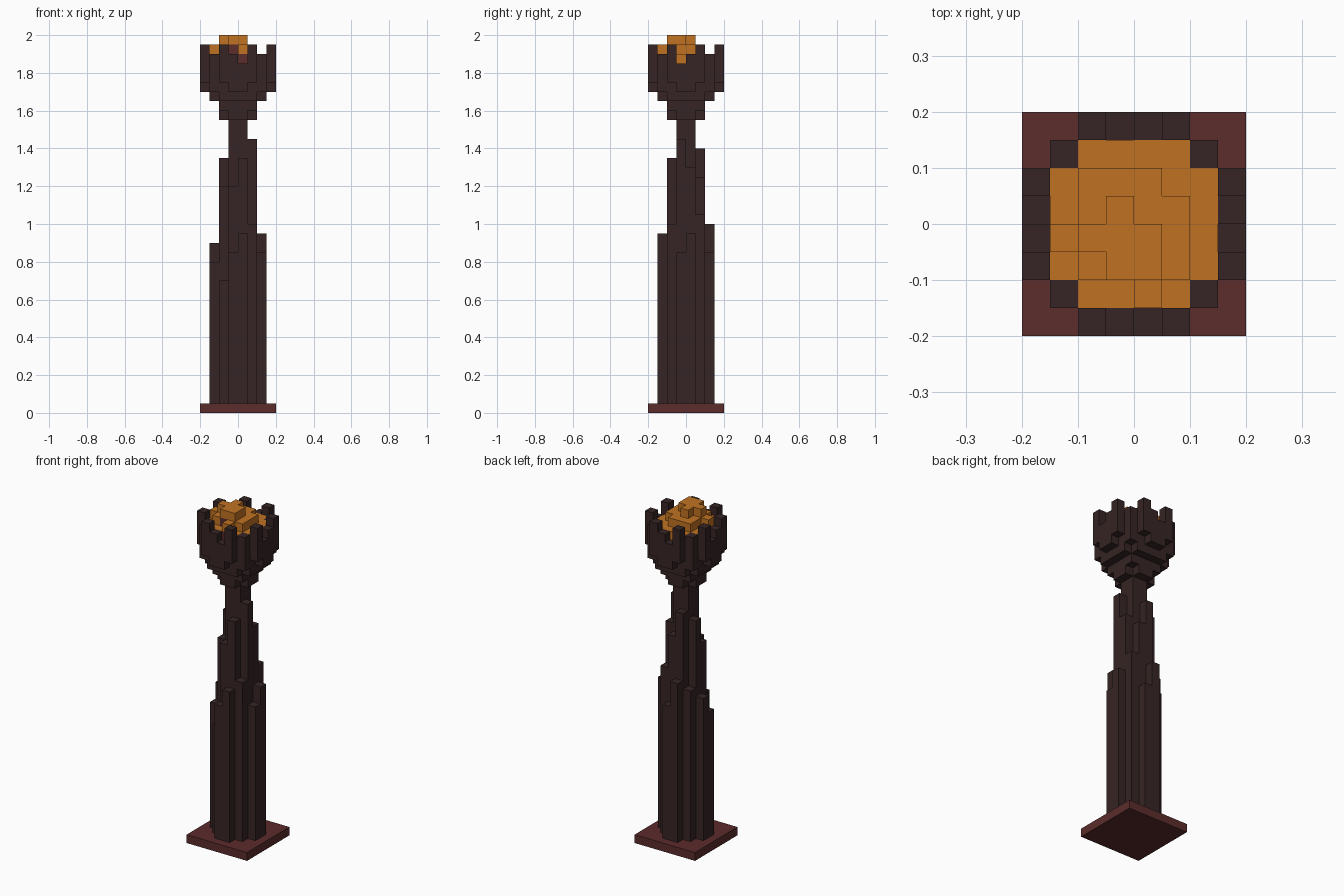
import bpy
import bmesh
from mathutils import Matrix, Vector

UNIT = 0.05  # edge length of one block

default = bpy.data.objects.get("Cube")
if default:
    bpy.data.objects.remove(default, do_unlink=True)


def make_material(name, colour):
    mat = bpy.data.materials.new(name)
    mat.use_nodes = True
    rgba = (*colour, 1)
    mat.diffuse_color = rgba
    mat.node_tree.nodes["Principled BSDF"].inputs["Base Color"].default_value = rgba
    return mat


def make_part(name, boxes, mat):
    """Build one object from boxes given as low and high corners in blocks."""
    bm = bmesh.new()
    for low, high in boxes:
        low, high = Vector(low), Vector(high)
        place = Matrix.Translation((low + high) / 2 * UNIT)
        size = Matrix.Diagonal((*(high - low) * UNIT, 1))
        bmesh.ops.create_cube(bm, size=1, matrix=place @ size)
    mesh = bpy.data.meshes.new(name)
    bm.to_mesh(mesh)
    bm.free()
    mesh.materials.append(mat)
    obj = bpy.data.objects.new(name, mesh)
    bpy.context.collection.objects.link(obj)
    return obj


def disc(half_widths, bottom, top):
    """Stepped round layer: half width of each row, from the middle outwards."""
    boxes = []
    for row, half in enumerate(half_widths):
        for y in (row, -row - 1):
            boxes.append(((-half, y, bottom), (half, y + 1, top)))
    return boxes


def column(x, y, bottom, top):
    return ((x, y, bottom), (x + 1, y + 1, top))


def strip(x_start, x_end, y, bottom):
    return ((x_start, y, bottom), (x_end, y + 1, bottom + 1))


dark_wood = make_material("dark wood", (0.037, 0.018, 0.018))
ember_red = make_material("ember red", (0.107, 0.025, 0.025))
flame_orange = make_material("flame orange", (0.527, 0.171, 0.016))

# Square foot
make_part("base", [((-4, -4, 0), (4, 4, 1))], ember_red)

# Shaft: column heights, rows from front to back, columns from right to left
shaft_heights = {
    -3: (0, 0, 17, 19, 0, 0),
    -2: (0, 14, 24, 27, 20, 0),
    -1: (16, 24, 31, 31, 29, 17),
    0: (18, 27, 31, 31, 26, 19),
    1: (0, 19, 28, 25, 21, 0),
    2: (0, 0, 20, 17, 0, 0),
}
make_part("shaft", [column(x - 3, y, 1, top)
                    for y, row in shaft_heights.items()
                    for x, top in enumerate(row) if top], dark_wood)

# Bowl widening in steps
bowl = disc((2, 1), 31, 32) + disc((2, 2), 32, 33)
bowl += disc((3, 3, 2), 33, 34) + disc((4, 3, 3, 1), 34, 35)
make_part("bowl", bowl, dark_wood)

# Crown wall with uneven battlements and lower corner posts
front_tops, side_tops = (39, 38, 37, 39), (39, 37, 38, 39)
crown = []
for i in range(4):
    a = i - 2
    crown.append(column(a, -4, 35, front_tops[i]))
    crown.append(column(a, 3, 35, side_tops[i]))
    crown.append(column(3, a, 35, side_tops[i]))
    crown.append(column(-4, a, 35, front_tops[i]))
crown += [column(x, y, 35, 38) for x in (-3, 2) for y in (-3, 2)]
make_part("crown_wall", crown, dark_wood)

# Embers under the fire, with two showing through the front
embers = disc((3, 3, 2), 35, 37)
embers += [strip(0, 1, -3, 37), strip(-1, 0, -2, 38)]
make_part("embers", embers, ember_red)

# Fire heaped in three uneven layers: start, end and row of each strip
fire_layers = {
    37: [(-2, 0, -3), (1, 2, -3), (-3, 3, -2), (-3, 3, -1),
         (-3, 3, 0), (-3, 3, 1), (-2, 2, 2)],
    38: [(0, 1, -3), (-2, -1, -2), (0, 2, -2), (-3, 2, -1),
         (-2, 2, 0), (-2, 1, 1)],
    39: [(-1, 1, -2), (-2, 1, -1), (-1, 0, 0)],
}
make_part("fire", [strip(*s, z) for z, strips in fire_layers.items()
                   for s in strips], flame_orange)
